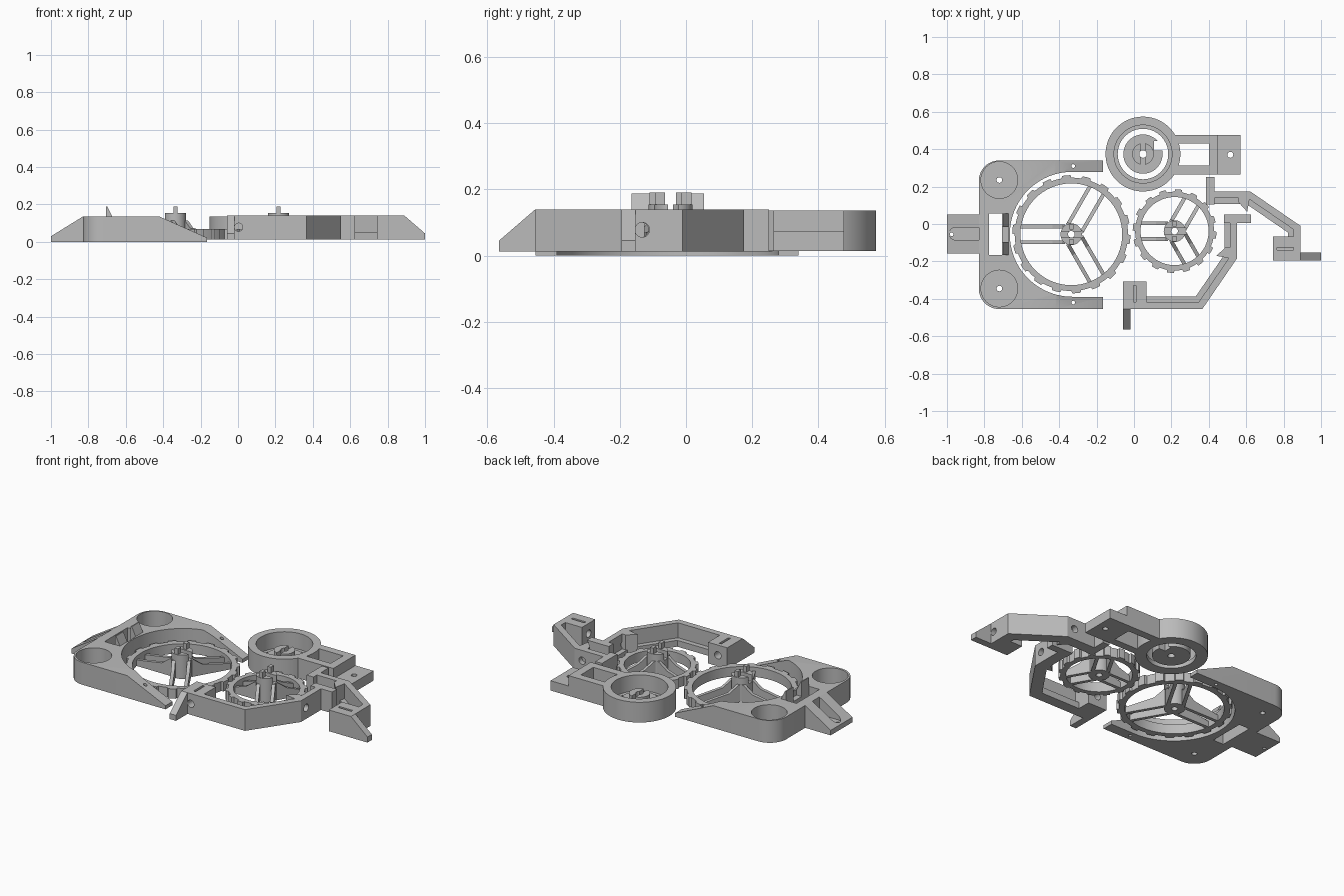
import bpy, bmesh, math
from math import pi, cos, sin
from mathutils import Matrix

if "Cube" in bpy.data.objects:
    bpy.data.objects.remove(bpy.data.objects["Cube"])

grey = bpy.data.materials.new("plain grey")
grey.use_nodes = True
GREY = (0.5, 0.5, 0.5, 1)
grey.diffuse_color = GREY
grey.node_tree.nodes["Principled BSDF"].inputs["Base Color"].default_value = GREY


def prism(name, pts, lo, hi, axis="Z"):
    """Extrude a flat outline along Z (x,y), Y (x,z) or X (y,z)."""
    place = {"Z": lambda a, b, h: (a, b, h),
             "Y": lambda a, b, h: (a, h, b),
             "X": lambda a, b, h: (h, a, b)}[axis]
    bm = bmesh.new()
    low = [bm.verts.new(place(a, b, lo)) for a, b in pts]
    top = [bm.verts.new(place(a, b, hi)) for a, b in pts]
    bm.faces.new(low)
    bm.faces.new(top[::-1])
    for i in range(len(pts)):
        j = (i + 1) % len(pts)
        bm.faces.new((low[i], low[j], top[j], top[i]))
    bmesh.ops.recalc_face_normals(bm, faces=bm.faces)
    mesh = bpy.data.meshes.new(name)
    bm.to_mesh(mesh)
    bm.free()
    mesh.materials.append(grey)
    ob = bpy.data.objects.new(name, mesh)
    bpy.context.scene.collection.objects.link(ob)
    return ob


def arc(x, y, r, a0=0, a1=360, n=48):
    full = a1 - a0 >= 360
    steps = n if full else n + 1
    angles = [math.radians(a0 + (a1 - a0) * i / n) for i in range(steps)]
    return [(x + r * cos(a), y + r * sin(a)) for a in angles]


def rect(x0, x1, y0, y1):
    return [(x0, y0), (x1, y0), (x1, y1), (x0, y1)]


def box(name, x0, x1, y0, y1, z0, z1):
    return prism(name, rect(x0, x1, y0, y1), z0, z1)


def cyl(name, x, y, r, z0, z1, n=48):
    return prism(name, arc(x, y, r, n=n), z0, z1)


def cut(ob, *cutters):
    for c in cutters:
        c.hide_render = True
        mod = ob.modifiers.new("cut", "BOOLEAN")
        mod.operation, mod.solver, mod.object = "DIFFERENCE", "EXACT", c
        bpy.context.view_layer.objects.active = ob
        bpy.ops.object.modifier_apply(modifier=mod.name)
        bpy.data.objects.remove(c)
    return ob


def smooth(ob):
    bpy.ops.object.select_all(action="DESELECT")
    ob.select_set(True)
    bpy.context.view_layer.objects.active = ob
    bpy.ops.object.shade_smooth_by_angle(angle=math.radians(25))


# Base body with wheel bay, motor pockets and sloping arms
MID = -0.055
outline = ([(-0.165, -0.455), (-0.165, 0.34)]
           + arc(-0.72, 0.23, 0.11, 90, 180, 12)
           + arc(-0.72, -0.345, 0.11, 180, 270, 12))
body = prism("base_body", outline, 0, 0.135)
bay = [(0, MID + 0.334)] + arc(-0.33, MID, 0.334, 90, 270, 40) + [(0, MID - 0.334)]
cut(body, prism("bay_cut", bay, -0.1, 0.3),
    prism("slope_cut", [(-0.42, 0.135), (-0.15, 0.015), (-0.1, 0.3), (-0.42, 0.3)], -1, 1, "Y"),
    box("window_cut", -0.775, -0.672, -0.165, 0.055, -0.1, 0.3))
for y in (0.235, -0.345):
    cut(body, cyl("pocket_cut", -0.72, y, 0.098, 0.02, 0.3),
        cyl("screw_cut", -0.72, y, 0.015, -0.1, 0.3, 16))
for y in (0.31, -0.42):
    cut(body, cyl("screw_cut", -0.325, y, 0.01, -0.1, 0.3, 16))

# Sloped front tongue with a rounded groove
tongue = prism("front_tongue", [(-1, 0), (-0.82, 0), (-0.82, 0.135), (-0.83, 0.135), (-1, 0.03)],
               -0.157, 0.05, "Y")
groove = [(-0.7, -0.085)] + arc(-0.955, -0.052, 0.033, 270, 90, 16) + [(-0.7, -0.019)]
cut(tongue, prism("groove_cut", groove, 0.03, 0.3),
    cyl("pin_cut", -0.975, -0.055, 0.01, -0.1, 0.3, 16))

# Latch teeth in the window
for y0 in (-0.165, -0.015):
    prism("latch_tooth", [(-0.705, 0), (-0.665, 0), (-0.665, 0.12), (-0.698, 0.188), (-0.705, 0.188)],
          y0, y0 + 0.07, "Y")
box("latch_bridge", -0.705, -0.665, -0.1, -0.01, 0, 0.1)
smooth(body)


def wheel(name, x, y, r, inner, teeth):
    """Treaded rim, three twin-rib spokes and a split hub."""
    parts = []
    pitch = 2 * pi / teeth
    rim_pts = []
    for i in range(teeth):
        for frac, rad in ((0, r - 0.013), (0.25, r - 0.013), (0.5, r - 0.013),
                          (0.55, r), (0.75, r), (0.95, r)):
            a = (i + frac) * pitch
            rim_pts.append((rad * cos(a), rad * sin(a)))
    rim = prism(name + "_rim", rim_pts, 0.012, 0.07)
    cut(rim, cyl("rim_cut", 0, 0, inner, -0.1, 0.3, 64))
    parts.append(rim)
    rib = [(0.035, 0.012), (inner + 0.01, 0.012), (inner + 0.01, 0.045), (0.1, 0.075), (0.045, 0.115),
           (0.035, 0.115)]
    for a in (60, 180, 300):
        for off in (-0.052, 0.032):
            spoke = prism(name + "_spoke_rib", rib, off, off + 0.02, "Y")
            spoke.data.transform(Matrix.Rotation(math.radians(a), 4, "Z"))
            parts.append(spoke)
    hub = cyl(name + "_hub", 0, 0, 0.058, 0.012, 0.155)
    cut(hub, cyl("bore_cut", 0, 0, 0.018, -0.1, 0.3, 24),
        box("split_cut", -0.1, 0.1, -0.016, 0.016, 0.115, 0.3))
    parts.append(hub)
    for off in (-0.055, 0.025):
        parts.append(box(name + "_hub_prong", -0.011, 0.011, off, off + 0.03, 0.1, 0.19))
    for p in parts:
        p.location = (x, y, 0)
    smooth(rim)
    smooth(hub)


wheel("large_wheel", -0.335, -0.055, 0.316, 0.272, 18)
wheel("small_wheel", 0.217, -0.038, 0.224, 0.182, 16)

# Round housing with a loose centre disc
CX, CY = 0.048, 0.374
housing = cyl("round_housing", CX, CY, 0.2, 0.014, 0.136, 72)
cut(housing, cyl("cup_cut", CX, CY, 0.155, 0.04, 0.3, 64),
    cyl("floor_cut", CX, CY, 0.135, -0.1, 0.3, 64))
disc = cyl("centre_disc", CX, CY, 0.105, 0.014, 0.06)
cut(disc, cyl("bore_cut", CX, CY, 0.02, -0.1, 0.3, 24),
    box("key_cut", CX + 0.06, CX + 0.12, CY + 0.02, CY + 0.07, -0.1, 0.3))
collar = cyl("disc_collar", CX, CY, 0.058, 0.05, 0.1)
cut(collar, cyl("bore_cut", CX, CY, 0.02, -0.1, 0.3, 24),
    box("split_cut", CX - 0.012, CX + 0.012, CY - 0.1, CY + 0.1, 0.06, 0.3))
for ob in (housing, disc, collar):
    smooth(ob)

# Housing arm: open frame, then a stepped mounting block
for y0 in (0.265, 0.43):
    box("housing_arm_rail", 0.215, 0.41, y0, y0 + 0.047, 0.014, 0.136)
box("housing_arm_block", 0.4, 0.45, 0.265, 0.477, 0.014, 0.136)
mount = box("housing_mount", 0.44, 0.57, 0.265, 0.477, 0.014, 0.073)
cut(mount, cyl("screw_cut", 0.515, 0.37, 0.016, -0.1, 0.3, 20))


def bracket(name, length, loc, turn):
    """Bent arm: clamp block and prong at one end, tab at the other."""
    LOW, TOP = 0.012, 0.14
    end = length + 0.185

    def bent(w):
        return [(0, 0), (length, 0), (end, 0.27), (end, 0.505), (end - w, 0.505),
                (end - w, 0.27 + 0.31 * w), (length - 0.527 * w, w), (0, w)]

    wall = prism(name + "_wall", bent(0.037), LOW, TOP)
    flange = prism(name + "_flange", bent(0.067), LOW, 0.05)
    clamp = box(name + "_clamp", 0, 0.127, 0, 0.148, LOW, TOP)
    tab = box(name + "_tab", end - 0.07, end + 0.075, 0.46, 0.505, LOW, TOP)
    prong = prism(name + "_prong", [(0, LOW), (-0.11, LOW), (-0.11, 0.045), (0, TOP)], 0, 0.042, "X")
    hook = prism(name + "_hook", [(end - 0.03, 0.27), (end - 0.11, 0.285), (end - 0.06, 0.33),
                                  (end - 0.03, 0.33)], LOW, TOP)
    # Shaft holes and the clamp slot
    for ob in (wall, clamp):
        cut(ob, prism("shaft_cut", arc(0.063, 0.078, 0.022, n=24), -0.05, 0.2, "Y"))
    cut(clamp, box("slot_cut", 0.056, 0.07, 0.025, 0.125, 0.078, 0.3))
    cut(wall, prism("end_cut", arc(0.32, 0.078, 0.022, n=24), end - 0.15, end + 0.1, "X"))
    for ob in (wall, flange, clamp, tab, prong, hook):
        ob.location = loc
        ob.rotation_euler.z = turn


bracket("long_bracket", 0.425, (-0.06, -0.455, 0), 0)
bracket("short_bracket", 0.185, (0.89, -0.195, 0), pi / 2)
